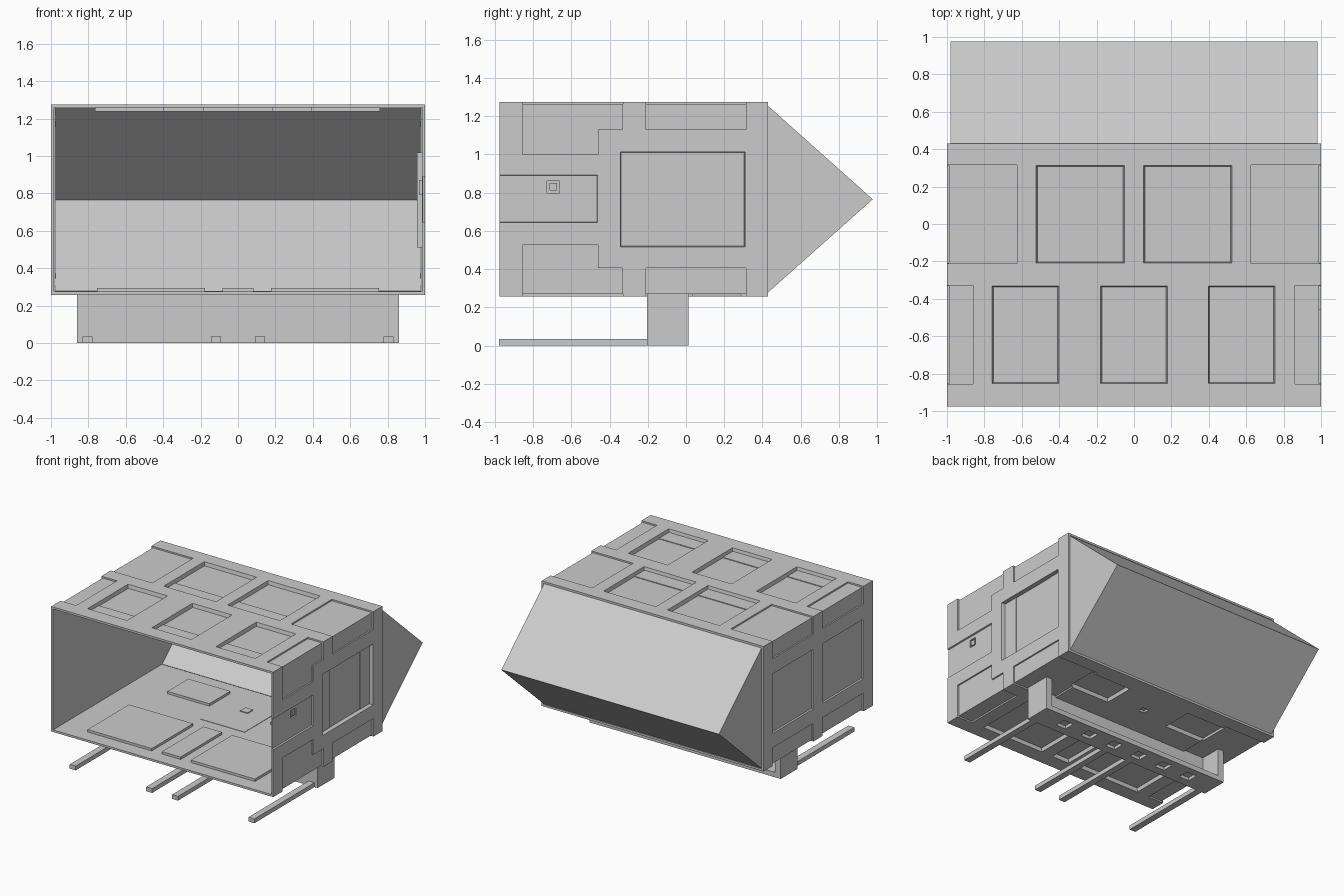
import bpy, bmesh
from mathutils import Vector

if "Cube" in bpy.data.objects:
    bpy.data.objects.remove(bpy.data.objects["Cube"])


def add_box(bm, lo, hi, axis=None, sign=1, inset=0.008):
    """Box; with an axis, the end facing away from 'sign' is shrunk for sloped walls."""
    vs = []
    for i in range(8):
        p = Vector([(hi if i >> k & 1 else lo)[k] for k in range(3)])
        if axis is not None and (i >> axis & 1) != (sign > 0):
            for k in range(3):
                if k != axis:
                    p[k] += -inset if i >> k & 1 else inset
        vs.append(bm.verts.new(p))
    for f in ((0, 2, 3, 1), (4, 5, 7, 6), (0, 1, 5, 4), (2, 6, 7, 3), (0, 4, 6, 2), (1, 3, 7, 5)):
        bm.faces.new([vs[i] for i in f])


def make(name, boxes):
    bm = bmesh.new()
    for b in boxes:
        add_box(bm, *b)
    bmesh.ops.recalc_face_normals(bm, faces=bm.faces)
    me = bpy.data.meshes.new(name)
    bm.to_mesh(me)
    bm.free()
    ob = bpy.data.objects.new(name, me)
    bpy.context.collection.objects.link(ob)
    return ob


def boolean(ob, boxes, op):
    tool = make("cutter", boxes)
    tool.hide_render = True
    m = ob.modifiers.new("bool", 'BOOLEAN')
    m.operation, m.object, m.solver, m.use_self = op, tool, 'EXACT', True
    bpy.context.view_layer.objects.active = ob
    bpy.ops.object.modifier_apply(modifier=m.name)
    bpy.data.objects.remove(tool)


Y0, Y1, ZB, ZT = -0.975, 0.43, 0.257, 1.275
FRONT, REAR = (-0.855, -0.33), (-0.21, 0.315)   # panel rows along y
SKIN = 0.012                                    # shallow recess depth
lumps, cuts = [], []


def panel_z(x, y, top, depth=0.03):
    """Deep panel on roof or floor, bulging into the interior."""
    g = 0.004
    if top:
        lumps.append(((x[0] - g, y[0] - g, ZT - depth - 0.007), (x[1] + g, y[1] + g, ZT - 0.006)))
        cuts.append(((x[0], y[0], ZT - depth), (x[1], y[1], ZT + 0.01), 2, 1))
    else:
        lumps.append(((x[0] - g, y[0] - g, ZB + 0.006), (x[1] + g, y[1] + g, ZB + depth + 0.007)))
        cuts.append(((x[0], y[0], ZB - 0.01), (x[1], y[1], ZB + depth), 2, -1))


def panel_x(s, y, z, depth, lump=True):
    """Panel on a side wall, s = side sign."""
    a, b = sorted((s * (1 - depth), s * 1.01))
    cuts.append(((a, y[0], z[0]), (b, y[1], z[1]), 0, s, 0.006))
    if lump:
        a, b = sorted((s * (1 - depth - 0.01), s * 0.994))
        lumps.append(((a, y[0] - .004, z[0] - .004), (b, y[1] + .004, z[1] + .004)))


# Roof panels
for x in ((-0.76, -0.4), (-0.18, 0.18), (0.395, 0.755)):
    panel_z(x, FRONT, True)
for x in ((-0.525, -0.05), (0.05, 0.525)):
    panel_z(x, REAR, True)
# Floor panels
for x in ((-0.75, -0.18), (-0.08, 0.08), (0.18, 0.75)):
    panel_z(x, FRONT, False)
for x in ((-0.65, -0.28), (0.28, 0.65)):
    panel_z(x, (0.03, 0.29), False)
panel_z((-0.03, 0.03), (0.08, 0.14), False, 0.02)

# Recesses that wrap around the long edges
for s in (-1, 1):
    for row, xin in ((FRONT, 0.86), (REAR, 0.625)):
        for top in (True, False):
            a, b = sorted((s * xin, s * 1.01))
            z = (ZT - SKIN, ZT + 0.01) if top else (ZB - 0.01, ZB + SKIN)
            cuts.append(((a, row[0], z[0]), (b, row[1], z[1])))
            a, b = sorted((s * (1 - SKIN), s * 1.02))
            z = (1.13, ZT + 0.02) if top else (ZB - 0.02, 0.405)
            cuts.append(((a, row[0] + .001, z[0]), (b, row[1] - .001, z[1])))
            if row is FRONT and s > 0:
                z = (1.0, 1.2) if top else (0.33, 0.53)
                cuts.append(((a, row[0] + .001, z[0]), (b + .003, -0.46, z[1])))
# Right wall: large window panel, front panel, small socket
panel_x(1, (-0.345, 0.31), (0.515, 1.015), 0.033)
panel_x(1, (-1.0, -0.46), (0.64, 0.895), SKIN, False)
lumps.append(((0.968, -0.735, 0.79), (0.99, -0.655, 0.87)))
cuts.append(((0.975, -0.727, 0.798), (1.03, -0.663, 0.862)))
# Left wall: two plain panels
for row in (FRONT, REAR):
    panel_x(-1, row, (0.52, 1.01), SKIN, False)

# Open-ended body shell
body = make("container_body", [((-1, Y0, ZB), (1, Y1, ZT))])
boolean(body, [((-0.983, -1.1, ZB + 0.017), (0.983, 0.6, ZT - 0.017))], 'DIFFERENCE')
boolean(body, lumps, 'UNION')
boolean(body, cuts, 'DIFFERENCE')

# Thin steps inside the panels, socket plug
steps = [((x - w, y, ZT - 0.032), (x + w, y + 0.127, ZT - 0.024))
         for xs, w, y in (((-0.58, 0, 0.575), 0.17, -0.845), ((-0.287, 0.287), 0.228, -0.2))
         for x in xs]
steps += [((0.965, -0.337, 0.523), (0.973, -0.21, 1.007)), ((0.965, 0.18, 0.523), (0.973, 0.302, 1.007))]
make("panel_steps", steps)
make("socket_plug", [((0.972, -0.715, 0.81), (0.986, -0.675, 0.85))])
make("floor_plate", [((-0.2, -0.2, ZB + 0.015), (0.2, 0.3, ZB + 0.02))])
bpy.data.objects["floor_plate"].name = "floor_plate"

# Hollow wedge closing the back
bm = bmesh.new()
prof = [(Y1 - 0.005, 1.258), (0.977, 0.765), (Y1 - 0.005, 0.274)]
L, R = ([bm.verts.new((x, y, z)) for y, z in prof] for x in (-0.98, 0.98))
for f in ((L[0], L[1], R[1], R[0]), (L[1], L[2], R[2], R[1]), L, R):
    bm.faces.new(f)
bmesh.ops.recalc_face_normals(bm, faces=bm.faces)
me = bpy.data.meshes.new("back_wedge")
bm.to_mesh(me)
bm.free()
wedge = bpy.data.objects.new("back_wedge", me)
bpy.context.collection.objects.link(wedge)
m = wedge.modifiers.new("thickness", 'SOLIDIFY')
m.thickness, m.offset = 0.006, -1

# Under-floor trough, open at the back, with square sockets below
trough = make("support_trough", [((-0.862, -0.205, 0), (0.862, 0.012, 0.272))])
boolean(trough, [((-0.81, -0.165, 0.04), (0.81, 0.1, 0.4))], 'DIFFERENCE')
boolean(trough, [((s * x - 0.045, -0.135, -0.01), (s * x + 0.045, -0.045, 0.025))
                 for s in (-1, 1) for x in (0.12, 0.36, 0.6)], 'DIFFERENCE')

# Four support bars reaching forward
for i, x in enumerate((-0.805, -0.117, 0.117, 0.805)):
    make(f"support_bar_{i + 1}", [((x - 0.027, -0.977, 0), (x + 0.027, -0.2, 0.035))])
